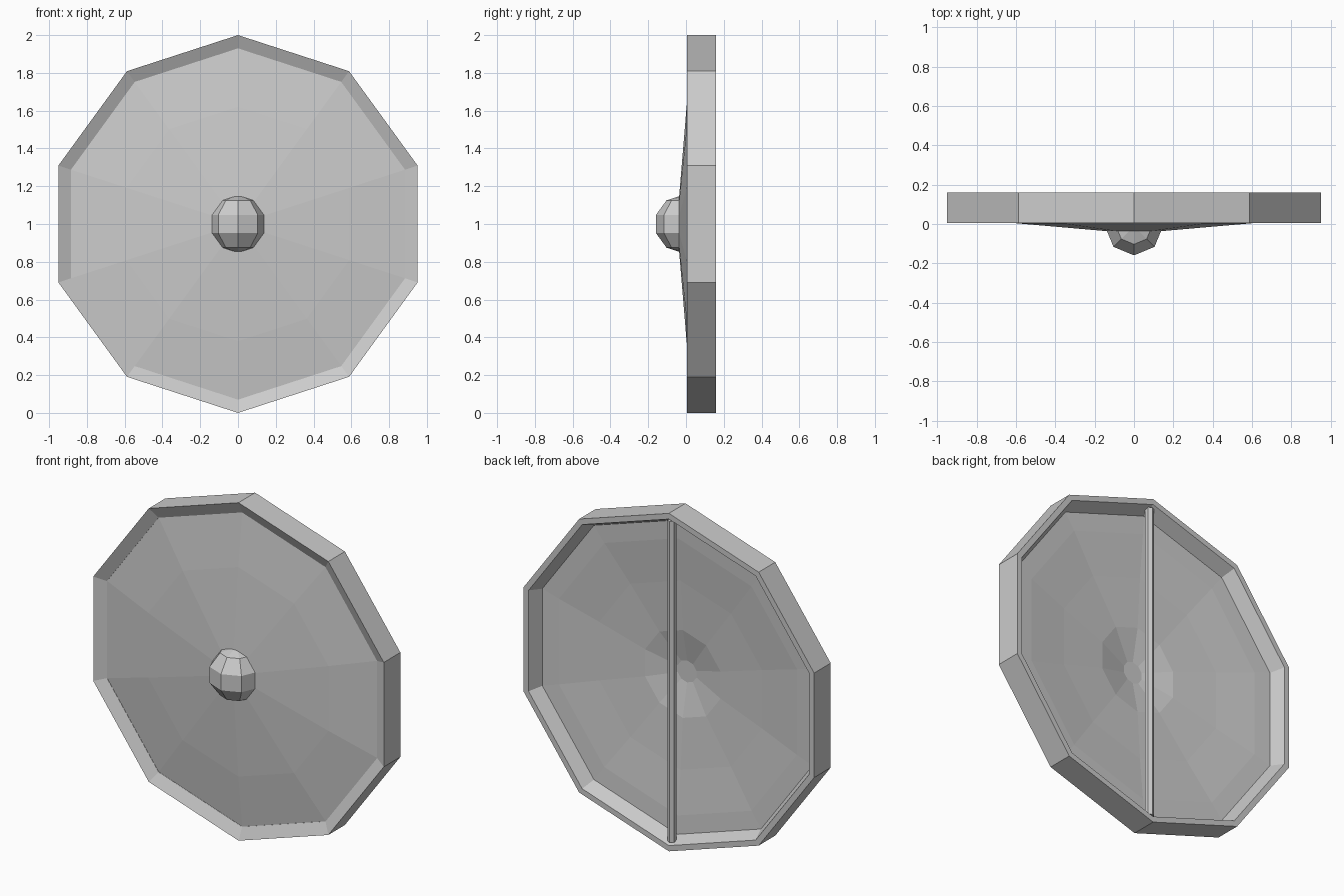
import bpy, bmesh, math

if "Cube" in bpy.data.objects:
    bpy.data.objects.remove(bpy.data.objects["Cube"])

SIDES = 10
CENTRE_Z = 1.0


def finish(name, bm):
    bmesh.ops.recalc_face_normals(bm, faces=bm.faces)
    mesh = bpy.data.meshes.new(name)
    bm.to_mesh(mesh)
    bm.free()
    obj = bpy.data.objects.new(name, mesh)
    bpy.context.collection.objects.link(obj)
    return obj


def lathe(name, profile, closed):
    """Spin (radius, y) points round the y axis; open profiles get end caps."""
    bm = bmesh.new()
    rings = []
    for r, y in profile:
        rings.append([bm.verts.new((r * math.sin(2 * math.pi * i / SIDES), y,
                                    CENTRE_Z + r * math.cos(2 * math.pi * i / SIDES)))
                      for i in range(SIDES)])
    pairs = list(zip(rings, rings[1:]))
    if closed:
        pairs.append((rings[-1], rings[0]))
    else:
        bm.faces.new(rings[0])
        bm.faces.new(rings[-1])
    for a, b in pairs:
        for i in range(SIDES):
            j = (i + 1) % SIDES
            bm.faces.new((a[i], a[j], b[j], b[i]))
    return finish(name, bm)


# Ten-sided rim with a sloping front lip
lathe("rim", [(1.0, 0.005), (0.93, 0.038), (0.93, 0.08), (0.966, 0.16), (1.0, 0.16)], True)

# Shallow dished face, convex at the front and hollow behind
lathe("shield_face", [(0.065, -0.05), (0.15, -0.036), (0.62, 0.003), (0.935, 0.04),
                      (0.935, 0.08), (0.82, 0.075), (0.56, 0.05), (0.26, 0.03),
                      (0.065, -0.01)], False)

# Faceted centre boss, cut off behind the face
bm = bmesh.new()
bmesh.ops.create_uvsphere(bm, u_segments=8, v_segments=5, radius=0.155)
bmesh.ops.translate(bm, verts=bm.verts, vec=(0, -0.012, CENTRE_Z))
cut = bmesh.ops.bisect_plane(bm, geom=bm.verts[:] + bm.edges[:] + bm.faces[:],
                             plane_co=(0, -0.012, 0), plane_no=(0, 1, 0), clear_outer=True)
finish("boss", bm)

# Upright grip bar across the back
bm = bmesh.new()
bmesh.ops.create_cone(bm, cap_ends=True, segments=6, radius1=0.025, radius2=0.025, depth=1.9)
bmesh.ops.translate(bm, verts=bm.verts, vec=(0, 0.13, CENTRE_Z))
finish("grip_bar", bm)
